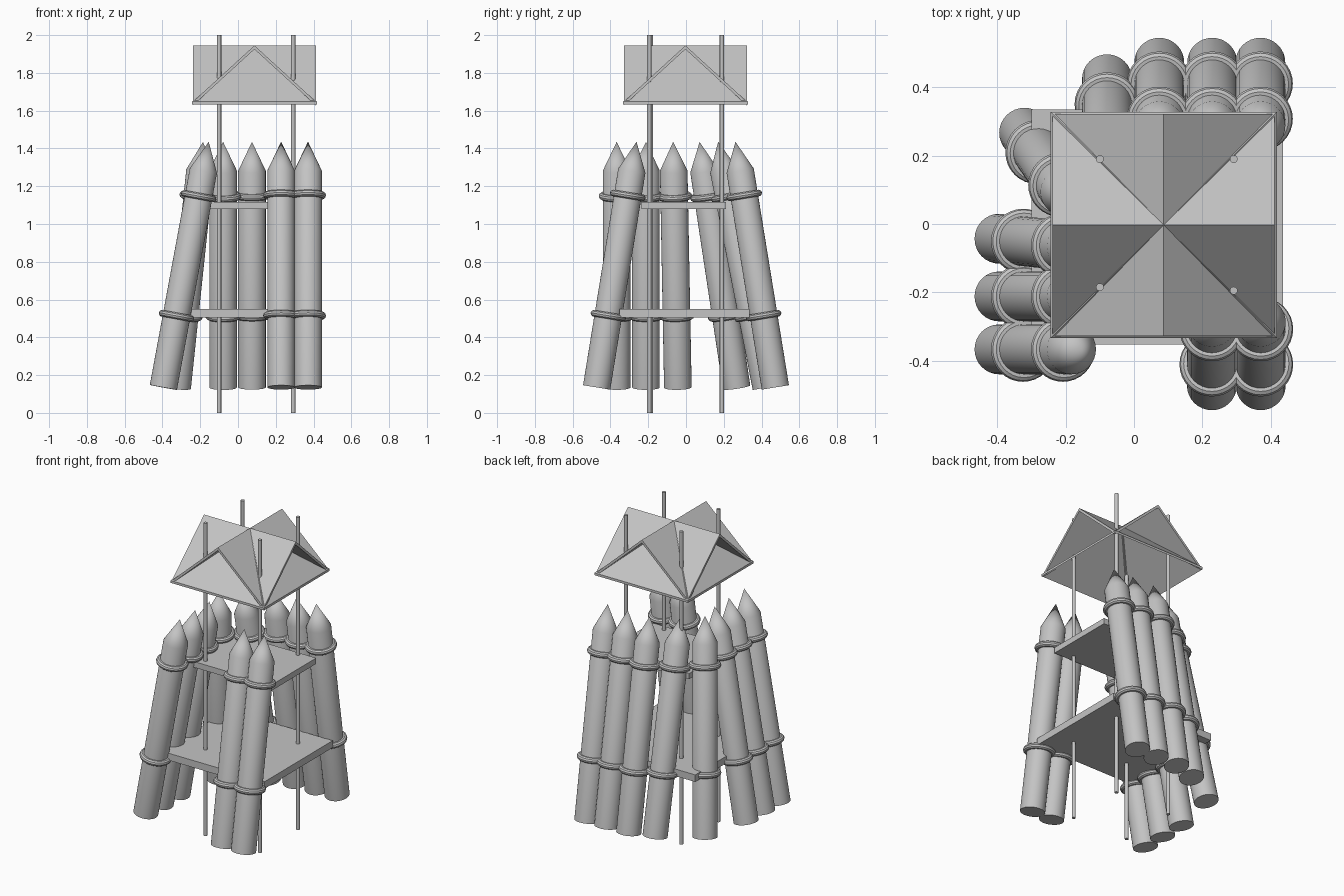
import bpy, bmesh, math
from mathutils import Vector, Matrix

if "Cube" in bpy.data.objects:
    bpy.data.objects.remove(bpy.data.objects["Cube"])

mat = bpy.data.materials.new("plain grey")
mat.diffuse_color = (0.55, 0.55, 0.55, 1)
mat.use_nodes = True
mat.node_tree.nodes["Principled BSDF"].inputs["Base Color"].default_value = mat.diffuse_color


def finish(name, bm, smooth=False):
    bmesh.ops.recalc_face_normals(bm, faces=bm.faces[:])
    me = bpy.data.meshes.new(name)
    bm.to_mesh(me)
    bm.free()
    me.materials.append(mat)
    ob = bpy.data.objects.new(name, me)
    bpy.context.collection.objects.link(ob)
    if smooth:
        bpy.ops.object.select_all(action='DESELECT')
        ob.select_set(True)
        bpy.context.view_layer.objects.active = ob
        bpy.ops.object.shade_smooth_by_angle(angle=math.radians(35))
    return ob


def lathe(bm, rings, n, closed=False):
    """Spin (radius, z) points round z; a zero radius makes a tip."""
    loops = []
    for r, z in rings:
        if r == 0:
            loops.append([bm.verts.new((0, 0, z))] * n)
        else:
            loops.append([bm.verts.new((r * math.cos(2 * math.pi * i / n),
                                        r * math.sin(2 * math.pi * i / n), z)) for i in range(n)])
    pairs = list(zip(loops, loops[1:]))
    if closed:
        pairs.append((loops[-1], loops[0]))
    else:
        bm.faces.new(loops[0])
    for a, b in pairs:
        for i in range(n):
            j = (i + 1) % n
            quad = [a[i], a[j], b[j], b[i]]
            bm.faces.new(list(dict.fromkeys(quad)))


# Sharpened logs with two binding rings each
LOG_R, SHOULDER, RING_R, RING_T = 0.073, 0.155, 0.077, 0.018
BASE_Z, TIP_Z = 0.135, 1.435


def place(name, bm, base, tip):
    a, b = Vector((*base, BASE_Z)), Vector((*tip, TIP_Z))
    rot = Vector((0, 0, 1)).rotation_difference(b - a).to_matrix().to_4x4()
    bm.transform(Matrix.Translation(a) @ rot)
    finish(name, bm, True)


def log(name, base, tip):
    length = (Vector((*tip, TIP_Z)) - Vector((*base, BASE_Z))).length
    bm = bmesh.new()
    lathe(bm, [(LOG_R, 0), (LOG_R, length - SHOULDER), (0, length)], 32)
    place(name, bm, base, tip)
    for k, h in enumerate((0.385, 1.03)):
        bm = bmesh.new()
        prof = [(RING_R + RING_T * math.cos(t * math.pi / 5),
                 h + RING_T * math.sin(t * math.pi / 5)) for t in range(10)]
        lathe(bm, prof, 32, True)
        place(f"{name}_ring_{k + 1}", bm, base, tip)


for i, x in enumerate((0.228, 0.371)):
    log(f"front_log_{i + 1}", (x, -0.473), (x, -0.262))
for i, x in enumerate((0.074, 0.229, 0.370)):
    log(f"back_log_{i + 1}", (x, 0.473), (x, 0.262))
for i, (y0, y1) in enumerate(((-0.367, -0.367), (-0.212, -0.212), (-0.043, -0.068))):
    log(f"left_log_{i + 1}", (-0.395, y0), (-0.155, y1))
log("back_left_log", (-0.079, 0.425), (-0.079, 0.17))
log("corner_log", (-0.322, 0.268), (-0.185, 0.072))

# Four thin posts
for i, (x, y) in enumerate(((-0.10, 0.19), (0.292, 0.19), (-0.10, -0.185), (0.292, -0.195))):
    bm = bmesh.new()
    lathe(bm, [(0.0115, 0), (0.0115, 2.0)], 12)
    bm.faces.new([v for v in bm.verts if v.co.z > 1])
    bm.transform(Matrix.Translation((x, y, 0)))
    finish(f"post_{i + 1}", bm, True)


# Two floors
def floor(name, x0, x1, y0, y1, z0, z1):
    bm = bmesh.new()
    bmesh.ops.create_cube(bm, size=1)
    for v in bm.verts:
        v.co = (x1 if v.co.x > 0 else x0, y1 if v.co.y > 0 else y0, z1 if v.co.z > 0 else z0)
    finish(name, bm)


floor("lower_floor", -0.30, 0.436, -0.353, 0.335, 0.505, 0.55)
floor("upper_floor", -0.17, 0.405, -0.235, 0.212, 1.08, 1.117)

# Roof: hollow pyramid with four open gables meeting it along the valleys
CENTRE = Matrix.Translation((0.087, -0.003, 0))
TOP, EAVE = 1.945, 1.648
bm = bmesh.new()
h = 0.331
layers = []
for drop in (0, 0.015):
    ring = [bm.verts.new((sx * h, sy * h, EAVE - drop))
            for sx, sy in ((-1, -1), (1, -1), (1, 1), (-1, 1))]
    peak = bm.verts.new((0, 0, TOP - drop))
    for i in range(4):
        bm.faces.new((ring[i], ring[(i + 1) % 4], peak))
    layers.append(ring)
for i in range(4):
    j = (i + 1) % 4
    bm.faces.new((layers[0][i], layers[0][j], layers[1][j], layers[1][i]))
bm.transform(CENTRE)
finish("roof_pyramid", bm)

h = 0.325
for g in range(4):
    bm = bmesh.new()
    for side in (-1, 1):
        tri = [Vector((0, 0, TOP)), Vector((0, -h, TOP)), Vector((side * h, -h, EAVE))]
        low = Vector((0, 0, -0.02))
        a = [bm.verts.new(p) for p in tri]
        b = [bm.verts.new(p + low) for p in tri]
        bm.faces.new(a)
        bm.faces.new(b[::-1])
        for i in range(3):
            j = (i + 1) % 3
            bm.faces.new((a[i], b[i], b[j], a[j]))
    bm.transform(CENTRE @ Matrix.Rotation(g * math.pi / 2, 4, 'Z'))
    finish(f"roof_gable_{g + 1}", bm)
